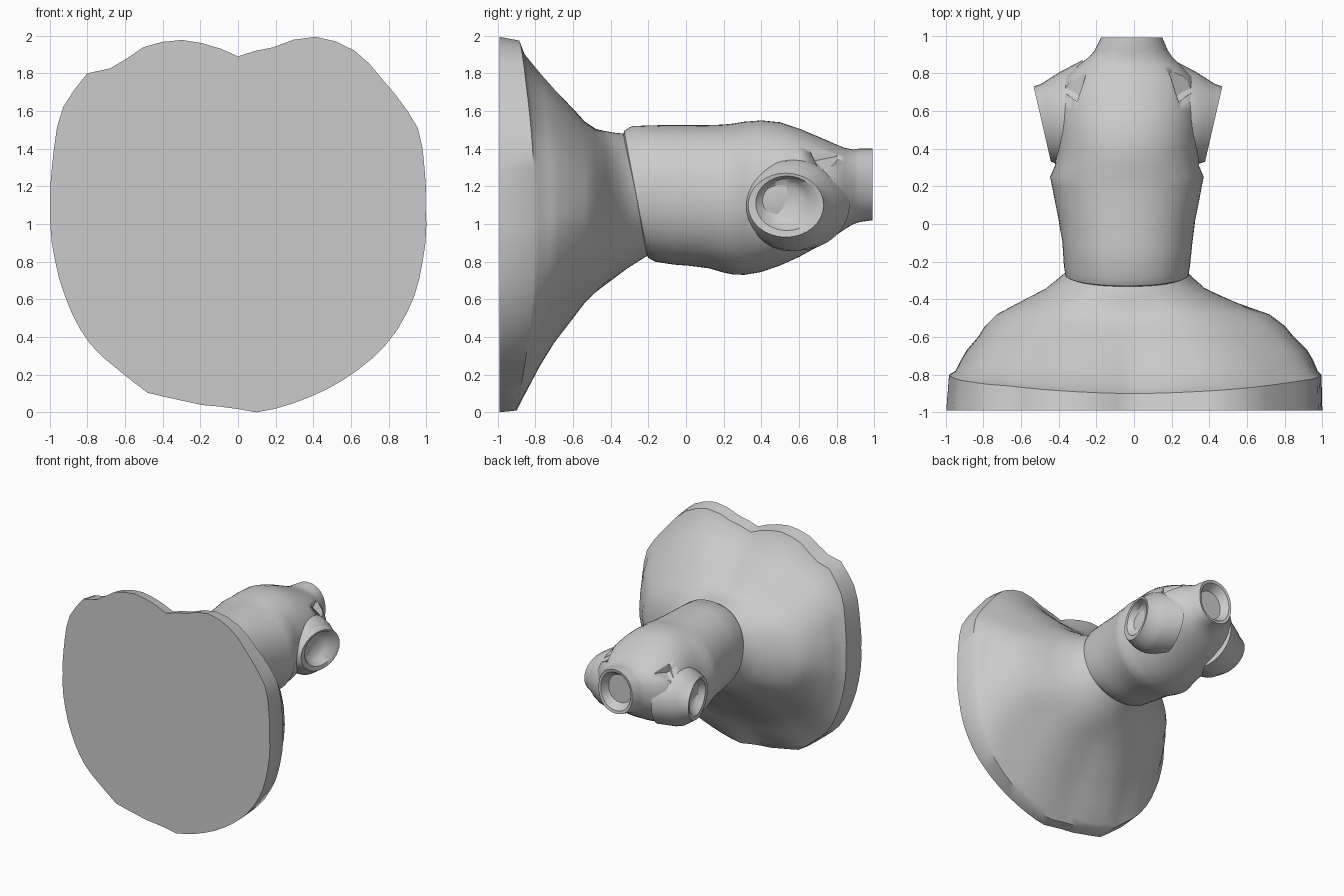
import bpy, bmesh
from math import sin, cos, pi, tau, atan2, hypot
from mathutils import Vector

N = 64

# Wavy outline of the flat skirt hem (x, z)
HEM = [(-.8, 1.8), (-.65, 1.83), (-.5, 1.94), (-.33, 1.98), (-.15, 1.95), (0, 1.89),
       (.2, 1.94), (.37, 2), (.55, 1.96), (.65, 1.9), (.78, 1.75), (.9, 1.6), (.96, 1.5),
       (.99, 1.3), (.995, 1.1), (.98, .8), (.93, .6), (.82, .4), (.57, .18), (.35, .07),
       (.1, 0), (-.05, .03), (-.2, .04), (-.35, .08), (-.45, .085), (-.6, .2), (-.8, .38),
       (-.92, .62), (-.97, .8), (-.995, 1.1), (-.98, 1.35), (-.94, 1.6)]
polar = sorted((atan2(z - 1, x) % tau, hypot(x, z - 1)) for x, z in HEM)
polar = [(polar[-1][0] - tau, polar[-1][1])] + polar + [(polar[0][0] + tau, polar[0][1])]


def hem_radius(a):
    for (a0, r0), (a1, r1) in zip(polar, polar[1:]):
        if a0 <= a <= a1:
            return r0 + (r1 - r0) * (a - a0) / (a1 - a0)


def loft(name, rings, angle=40):
    """Skin a list of point rings and cap both ends."""
    bm = bmesh.new()
    rows = [[bm.verts.new(p) for p in ring] for ring in rings]
    for a, b in zip(rows, rows[1:]):
        n = len(a)
        for i in range(n):
            j = (i + 1) % n
            bm.faces.new((a[i], a[j], b[j], b[i]))
    bm.faces.new(rows[0])
    bm.faces.new(rows[-1])
    bmesh.ops.recalc_face_normals(bm, faces=bm.faces)
    mesh = bpy.data.meshes.new(name)
    bm.to_mesh(mesh)
    bm.free()
    ob = bpy.data.objects.new(name, mesh)
    bpy.context.collection.objects.link(ob)
    bpy.ops.object.select_all(action='DESELECT')
    bpy.context.view_layer.objects.active = ob
    ob.select_set(True)
    bpy.ops.object.shade_smooth_by_angle(angle=angle * pi / 180)
    return ob


def section(y, xl, xr, zl, zh, slant=0, blend=0, side=0, power=2.0):
    """Cross-section across y: rounded ellipse blended towards the hem outline."""
    ring = []
    for i in range(N):
        a = tau * i / N
        c, s = cos(a), sin(a)
        k = (abs(c) ** power + abs(s) ** power) ** (-1 / power)
        r = k * (1 - blend) + hem_radius(a) * blend
        if 0 < blend < 1 and s < 0:
            r += .02 * sin(9 * a) * s * s          # soft folds below
        x = (xl + xr) / 2 + (xr - xl) / 2 * r * c
        z = (zl + zh) / 2 + (zh - zl) / 2 * r * s
        ring.append((x, y + slant * (z - 1.16) + side * c * c, z))
    return ring


# Flared skirt with a thick flat hem
loft("skirt", [section(*r) for r in [
    (-.99, -1, 1, 0, 2, 0, 1),
    (-.90, -.985, .995, .01, 1.98, 0, 1, .1),
    (-.87, -.95, .975, .06, 1.91, 0, .95, .09),
    (-.78, -.92, .95, .23, 1.81, 0, .85, .06),
    (-.70, -.89, .92, .36, 1.73, 0, .7, .03),
    (-.60, -.83, .85, .49, 1.63, 0, .55),
    (-.54, -.79, .80, .57, 1.56, 0, .4),
    (-.48, -.73, .72, .63, 1.515, 0, .25),
    (-.42, -.61, .54, .70, 1.495, -.05),
    (-.35, -.47, .38, .765, 1.485, -.1),
    (-.27, -.37, .29, .83, 1.48, -.19),
    (-.20, -.34, .26, .87, 1.44, -.19)]], 50)

# Torso, ending in a hollow neck opening
torso = loft("torso", [section(*r, power=2.15) for r in [
    (-.275, -.345, .27, .85, 1.47, -.19),
    (-.265, -.365, .29, .82, 1.495, -.19),
    (-.225, -.372, .297, .80, 1.52, -.17),
    (-.10, -.38, .31, .785, 1.525, -.08),
    (.02, -.40, .325, .778, 1.525),
    (.12, -.42, .345, .765, 1.525),
    (.20, -.435, .36, .742, 1.528),
    (.25, -.445, .37, .732, 1.533),
    (.31, -.42, .345, .73, 1.543),
    (.40, -.41, .345, .745, 1.55),
    (.50, -.41, .345, .78, 1.54),
    (.60, -.41, .345, .825, 1.507),
    (.70, -.40, .335, .88, 1.465),
    (.78, -.365, .31, .93, 1.43),
    (.84, -.30, .25, .97, 1.405),
    (.89, -.235, .20, 1.0, 1.395),
    (.92, -.21, .18, 1.01, 1.4),
    (.99, -.175, .15, 1.02, 1.4),
    (.985, -.155, .13, 1.045, 1.375),
    (.92, -.12, .10, 1.09, 1.33)]])


# Short arm stubs with a cupped socket: offset, y, z, radius y, radius z
STUB = [(.18, .60, 1.11, .27, .25), (.31, .56, 1.10, .245, .245), (.36, .545, 1.10, .23, .235),
        (.41, .53, 1.10, .215, .20), (.455, .53, 1.10, .20, .17), (.452, .535, 1.11, .165, .145),
        (.40, .53, 1.12, .12, .12), (.375, .53, 1.12, .08, .08)]
for side, name in ((-1, "left_arm_stub"), (1, "right_arm_stub")):
    rings = []
    for off, cy, cz, ry, rz in STUB:
        rings.append([(-.032 + side * (off + .23 * ry * cos(t)), cy + ry * cos(t), cz + rz * sin(t))
                      for t in (tau * i / 32 for i in range(32))])
    loft(name, rings)

    # Shallow strap gap by each shoulder
    tri = [(.33, .83), (.24, .80), (.29, .65), (.36, .70)]
    cutter = loft("strap_gap_cutter", [[(-.032 + side * (x - .02), y, 1.335 - (x - .28) * .6 + h)
                                        for x, y in tri] for h in (0, .3)])
    cutter.hide_render = True
    cutter.hide_viewport = True
    cutter.display_type = 'WIRE'
    cut = torso.modifiers.new("strap_gap", 'BOOLEAN')
    cut.operation = 'DIFFERENCE'
    cut.object = cutter
    cut.solver = 'EXACT'
